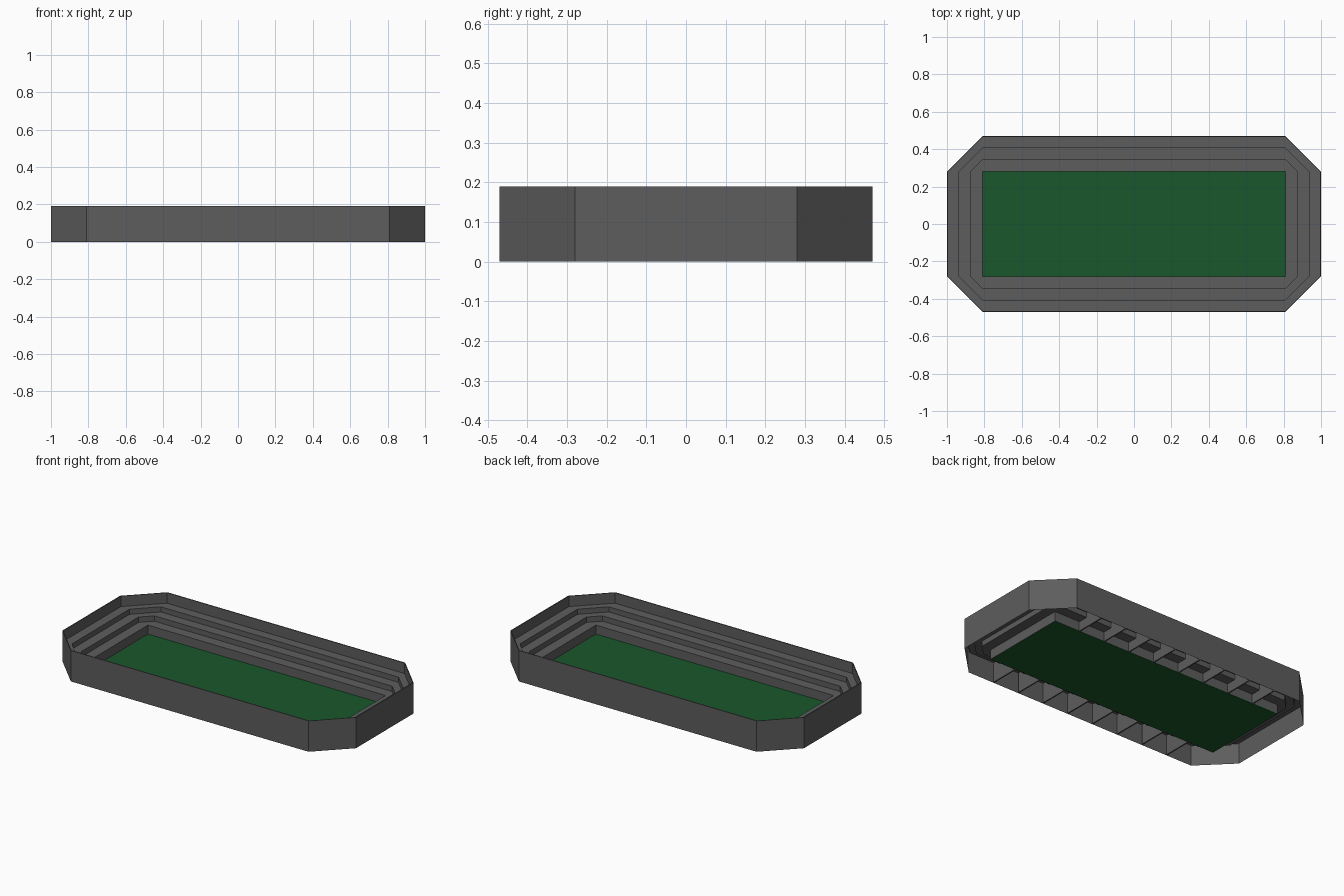
import bpy, bmesh

if "Cube" in bpy.data.objects:
    bpy.data.objects.remove(bpy.data.objects["Cube"])

PX, PY = 0.81, 0.28   # half size of the pitch


def material(name, rgb):
    m = bpy.data.materials.new(name)
    m.diffuse_color = (*rgb, 1)
    m.use_nodes = True
    m.node_tree.nodes["Principled BSDF"].inputs["Base Color"].default_value = m.diffuse_color
    return m


GREY = material("dark_grey", (0.11, 0.11, 0.11))
GREEN = material("grass", (0.01, 0.095, 0.025))


def finish(name, bm, mat):
    bmesh.ops.recalc_face_normals(bm, faces=bm.faces)
    me = bpy.data.meshes.new(name)
    bm.to_mesh(me)
    bm.free()
    me.materials.append(mat)
    ob = bpy.data.objects.new(name, me)
    bpy.context.collection.objects.link(ob)
    return ob


def ring(d):
    """Octagon at distance d outside the pitch rectangle."""
    pts = []
    for sx, sy in ((1, 1), (-1, 1), (-1, -1), (1, -1)):
        a = (sx * (PX + d), sy * PY)
        b = (sx * PX, sy * (PY + d))
        pts += [a, b] if sx == sy else [b, a]
    return pts


# Stepped cross-section: distance from the pitch, height
steps = [(0, 0), (0, 0.06), (0.0635, 0.06), (0.0635, 0.093), (0.1255, 0.093),
         (0.1255, 0.125), (0.184, 0.125)]
wall = [(0.184, 0.19), (0.19, 0.19), (0.19, 0)]

# Stands and outer wall: the section swept round the octagon, open underneath
bm = bmesh.new()
loops = [[bm.verts.new((x, y, z)) for x, y in ring(d)] for d, z in steps + wall]
for lo, hi in zip(loops, loops[1:]):
    for i in range(8):
        j = (i + 1) % 8
        bm.faces.new((lo[i], lo[j], hi[j], hi[i]))
bmesh.ops.remove_doubles(bm, verts=bm.verts, dist=1e-5)
bmesh.ops.dissolve_degenerate(bm, edges=bm.edges, dist=1e-5)
finish("stands", bm, GREY)

# Support ribs under the long stands
section = steps + [(0.184, 0)]
for side, label in ((-1, "front"), (1, "back")):
    bm = bmesh.new()
    for k in range(8):
        x = -0.63 + 0.18 * k
        face = bm.faces.new([bm.verts.new((x - 0.004, side * (PY + d), max(z - 0.001, 0)))
                             for d, z in section])
        new = bmesh.ops.extrude_face_region(bm, geom=[face])["geom"]
        bmesh.ops.translate(bm, vec=(0.008, 0, 0),
                            verts=[v for v in new if isinstance(v, bmesh.types.BMVert)])
    finish(label + "_ribs", bm, GREY)

# Pitch
bm = bmesh.new()
bmesh.ops.create_cube(bm, size=1)
bmesh.ops.scale(bm, vec=(2 * PX, 2 * PY, 0.005), verts=bm.verts)
bmesh.ops.translate(bm, vec=(0, 0, 0.0025), verts=bm.verts)
finish("pitch", bm, GREEN)
